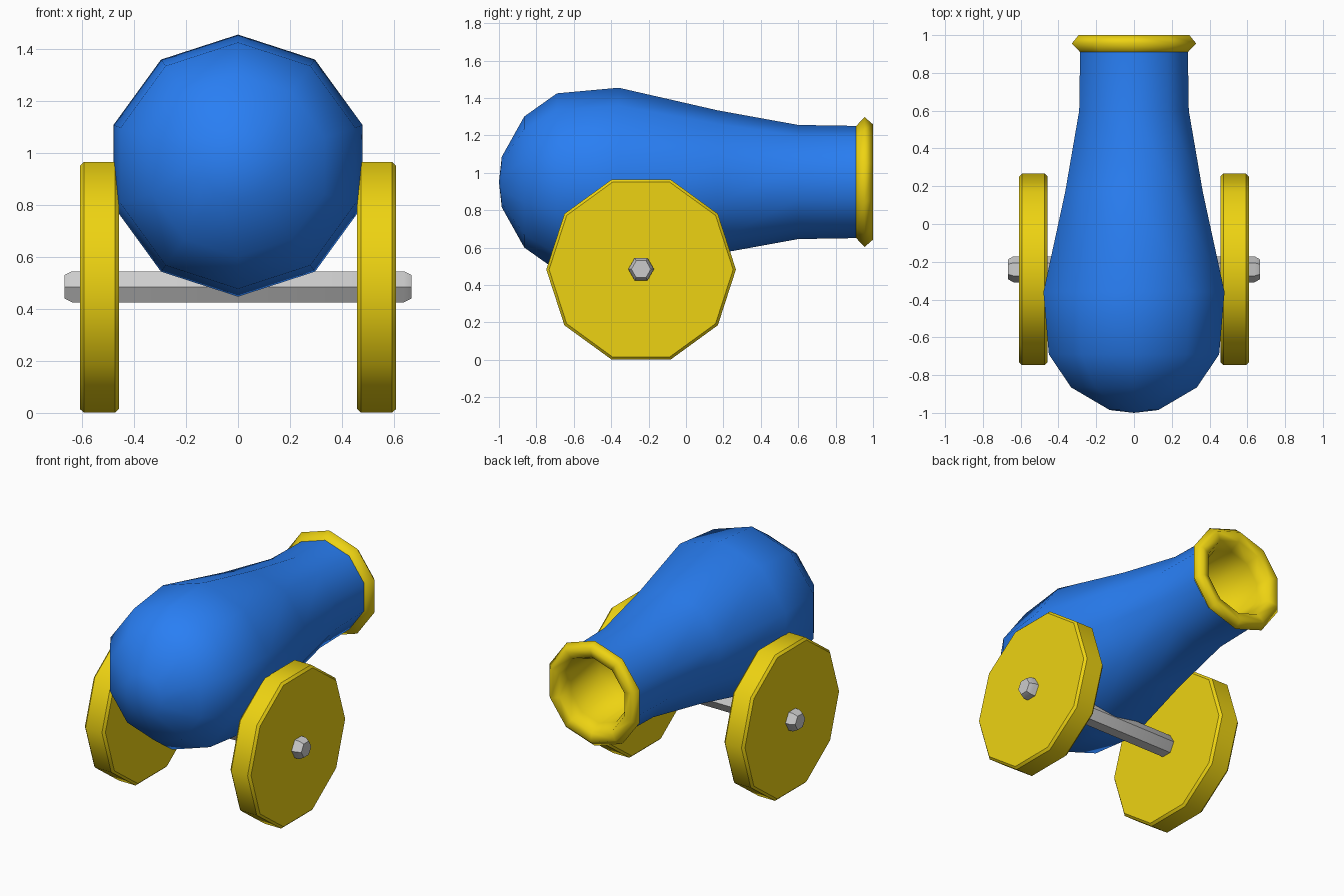
import bpy, bmesh
from math import cos, sin, tau, radians

if "Cube" in bpy.data.objects:
    bpy.data.objects.remove(bpy.data.objects["Cube"])


def material(name, color):
    m = bpy.data.materials.new(name)
    m.diffuse_color = (*color, 1)
    m.use_nodes = True
    m.node_tree.nodes["Principled BSDF"].inputs["Base Color"].default_value = m.diffuse_color
    return m


def lathe(name, profile, sides, phase, axis, center, mat=None, angle=40):
    """Revolve (position along axis, radius) points; zero radius makes a pole."""
    bm = bmesh.new()
    rings = []
    for t, r in profile:
        ring = []
        for k in range(1 if r == 0 else sides):
            a = radians(phase) + tau * k / sides
            p = (r * cos(a), t, r * sin(a)) if axis == 'Y' else (t, r * sin(a), r * cos(a))
            ring.append(bm.verts.new(p))
        rings.append(ring)
    for a, b in zip(rings, rings[1:]):
        for k in range(sides):
            n = k + 1
            quad = [a[k % len(a)], b[k % len(b)], b[n % len(b)], a[n % len(a)]]
            bm.faces.new(list(dict.fromkeys(quad)))
    me = bpy.data.meshes.new(name)
    bm.to_mesh(me)
    bm.free()
    ob = bpy.data.objects.new(name, me)
    ob.location = center
    bpy.context.collection.objects.link(ob)
    if mat:
        me.materials.append(mat)
    bpy.ops.object.select_all(action='DESELECT')
    ob.select_set(True)
    bpy.context.view_layer.objects.active = ob
    bpy.ops.object.shade_smooth_by_angle(angle=radians(angle))
    return ob


blue = material("blue", (0.022, 0.21, 0.9))
yellow = material("yellow", (0.85, 0.65, 0.006))

# Barrel: rounded breech tapering to the muzzle
lathe("barrel", [(-1, 0), (-0.985, 0.135), (-0.865, 0.35), (-0.69, 0.474), (-0.36, 0.504),
                 (0.17, 0.383), (0.6, 0.305), (0.91, 0.30)],
      10, 18, 'Y', (0, 0, 0.951), blue)

# Muzzle ring continuing into the bore
lathe("muzzle_ring", [(0.91, 0.30), (0.955, 0.347), (1.0, 0.308), (0.985, 0.25),
                      (0.91, 0.215), (0.62, 0.2), (0.58, 0)],
      10, 18, 'Y', (0, 0, 0.951), yellow, 100)

# Bevelled ten-sided wheels
for side, label in ((-1, "left"), (1, "right")):
    lathe(label + "_wheel", [(-0.075, 0), (-0.075, 0.492), (-0.06, 0.507),
                             (0.06, 0.507), (0.075, 0.492), (0.075, 0)],
          10, 18, 'X', (side * 0.533, -0.24, 0.483), yellow)

# Hexagonal axle
lathe("axle", [(-0.668, 0), (-0.668, 0.052), (-0.638, 0.069),
               (0.638, 0.069), (0.668, 0.052), (0.668, 0)],
      6, 30, 'X', (0, -0.24, 0.485))
